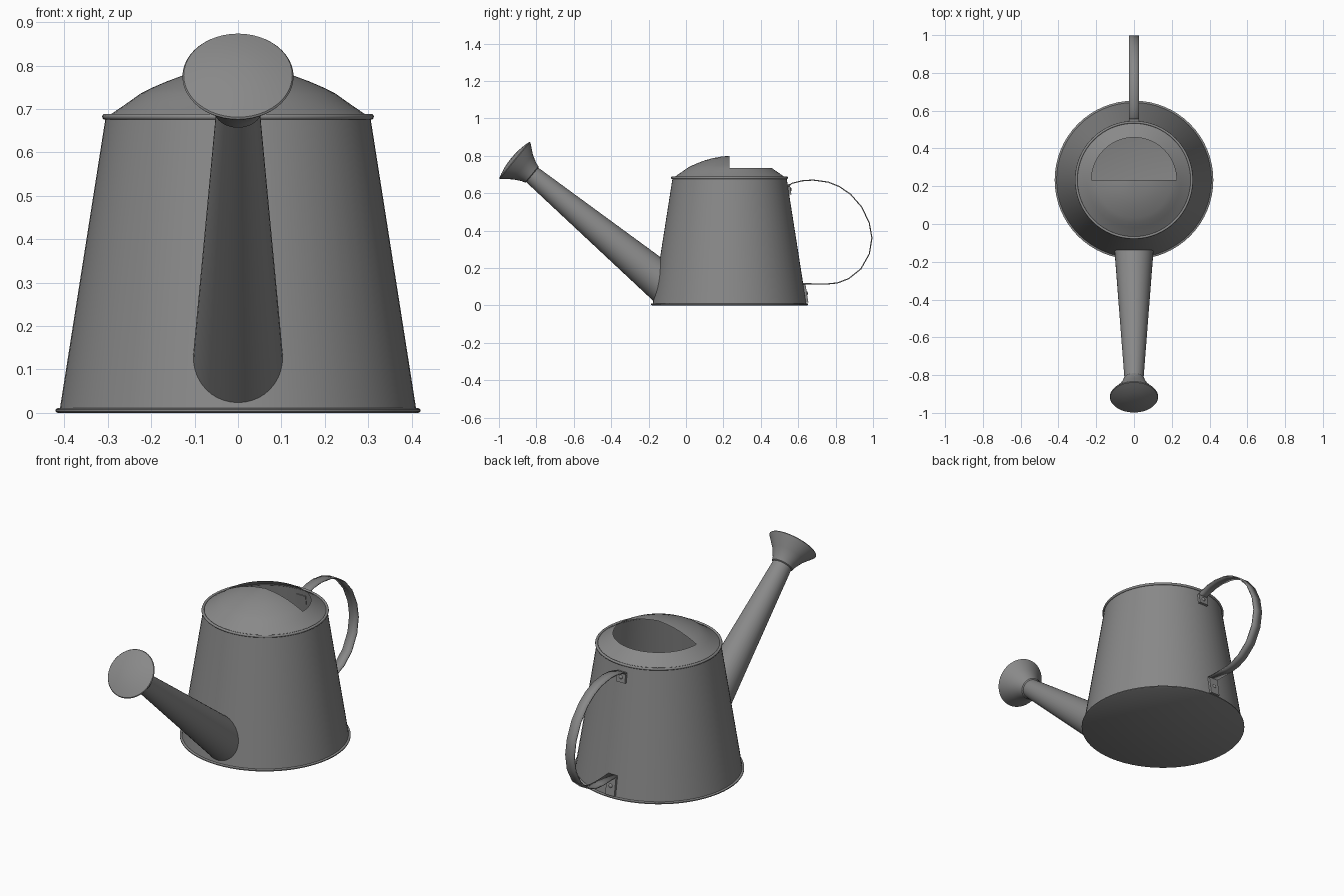
import bpy, bmesh, math
from mathutils import Vector, Matrix

if "Cube" in bpy.data.objects:
    bpy.data.objects.remove(bpy.data.objects["Cube"])

CY = 0.233                      # centre line of the can
metal = bpy.data.materials.new("grey metal")
metal.diffuse_color = (0.25, 0.25, 0.25, 1)
metal.use_nodes = True
metal.node_tree.nodes["Principled BSDF"].inputs["Base Color"].default_value = metal.diffuse_color


def finish(name, bm, angle=35):
    bmesh.ops.remove_doubles(bm, verts=bm.verts, dist=1e-5)
    me = bpy.data.meshes.new(name)
    bm.to_mesh(me)
    bm.free()
    ob = bpy.data.objects.new(name, me)
    bpy.context.collection.objects.link(ob)
    me.materials.append(metal)
    bpy.ops.object.select_all(action='DESELECT')
    ob.select_set(True)
    bpy.context.view_layer.objects.active = ob
    bpy.ops.object.shade_smooth_by_angle(angle=math.radians(angle))
    return ob


def lathe(bm, profile, mat, a0=0.0, a1=2 * math.pi, seg=64):
    """Sweep (radius, height) points around local z; returns the rings."""
    rings = []
    for r, z in profile:
        angles = [a0 + (a1 - a0) * k / seg for k in range(seg + 1)]
        rings.append([bm.verts.new(mat @ Vector((r * math.cos(a), r * math.sin(a), z))) for a in angles])
    for lo, hi in zip(rings, rings[1:]):
        for k in range(seg):
            bm.faces.new((lo[k], lo[k + 1], hi[k + 1], hi[k]))
    return rings


can = Matrix.Translation((0, CY, 0))


def body_radius(z):
    return 0.41 - 0.157 * (z - 0.01)


# tapered body with closed floor and a foot band
bm = bmesh.new()
lathe(bm, [(0, 0), (0.415, 0), (0.42, 0.003), (0.42, 0.008), (0.415, 0.011),
           (0.41, 0.011), (0.305, 0.68)], can)
finish("body", bm)

# rolled rim
bm = bmesh.new()
lathe(bm, [(0.306 + 0.007 * math.cos(t), 0.682 + 0.007 * math.sin(t))
           for t in [2 * math.pi * k / 10 for k in range(11)]], can)
finish("rim", bm, 60)

# domed cover: full front half, back half open inside the filling hole
skirt = [(0.305, 0.68), (0.288, 0.691), (0.25, 0.717), (0.225, 0.735)]
crown = [(0.2, 0.748), (0.165, 0.763), (0.13, 0.776), (0.09, 0.787), (0.045, 0.795), (0, 0.8)]
bm = bmesh.new()
lathe(bm, skirt + crown, can, math.pi, 2 * math.pi, 32)
lathe(bm, skirt, can, 0, math.pi, 32)
finish("cover", bm, 40)

# spout, trimmed where it meets the body
axis = Vector((0, -0.77, 0.638)).normalized()
tip = Vector((0, -0.825, 0.70))
frame = Matrix.Translation(tip) @ axis.to_track_quat('Z', 'Y').to_matrix().to_4x4()
bm = bmesh.new()
root, end = lathe(bm, [(0.113, -1.05), (0.05, 0)], frame, seg=40)
for v, top in zip(root, end):
    a, b = top.co.copy(), v.co.copy()
    for _ in range(30):
        m = (a + b) / 2
        if math.hypot(m.x, m.y - CY) < body_radius(m.z):
            b = m
        else:
            a = m
    v.co = b
finish("spout", bm)

# sprinkler head with gently bulged face
bm = bmesh.new()
lathe(bm, [(0.05, -0.004), (0.056, 0), (0.062, 0.02), (0.085, 0.062), (0.126, 0.113), (0.128, 0.117),
           (0.125, 0.121), (0.1, 0.128), (0.06, 0.136), (0.03, 0.139), (0, 0.14)], frame, seg=48)
finish("sprinkler_head", bm)

# strap handle
path = [(0.545, 0.636), (0.565, 0.652), (0.62, 0.666), (0.68, 0.67), (0.76, 0.659), (0.82, 0.635),
        (0.88, 0.594), (0.94, 0.525), (0.98, 0.44), (0.994, 0.36), (0.98, 0.275), (0.935, 0.195),
        (0.87, 0.143), (0.81, 0.12), (0.75, 0.114), (0.62, 0.116)]
bm = bmesh.new()
rows = [[bm.verts.new((x, y, z)) for x in (-0.027, 0.027)] for y, z in path]
for p, q in zip(rows, rows[1:]):
    bm.faces.new((p[0], p[1], q[1], q[0]))
strap = finish("handle", bm)
mod = strap.modifiers.new("thickness", 'SOLIDIFY')
mod.thickness = 0.006
mod.offset = 0

# riveted brackets lying against the back of the body
tilt = Matrix.Rotation(math.atan(0.157), 4, 'X')
for name, z, h in (("upper_bracket", 0.62, 0.055), ("lower_bracket", 0.064, 0.1)):
    base = Matrix.Translation((0, CY + body_radius(z) + 0.004, z)) @ tilt
    bm = bmesh.new()
    bmesh.ops.create_cube(bm, size=1, matrix=base @ Matrix.Diagonal((0.054, 0.016, h, 1)))
    finish(name, bm)
    bm = bmesh.new()
    lathe(bm, [(0.011, 0), (0.009, 0.004), (0.005, 0.006), (0, 0.007)],
          base @ Matrix.Translation((0, 0.007, 0)) @ Matrix.Rotation(-math.pi / 2, 4, 'X'), seg=16)
    finish(name + "_rivet", bm, 60)
